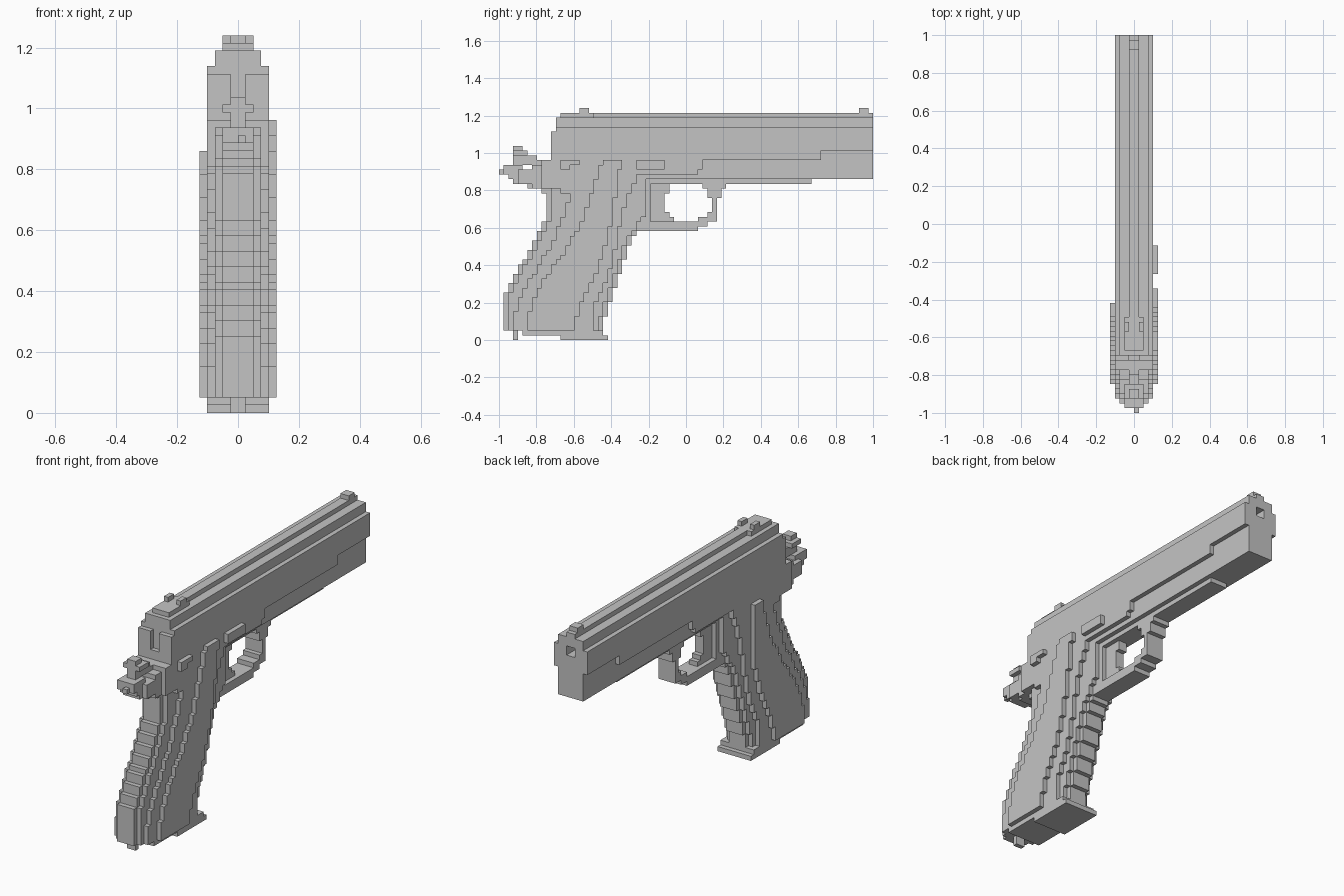
import bpy
import bmesh

cube = bpy.data.objects.get("Cube")
if cube:
    bpy.data.objects.remove(cube, do_unlink=True)

UNIT = 2 / 79  # edge of one block; outlines below are counted in blocks

metal = bpy.data.materials.new("plain grey")
metal.use_nodes = True
grey = (0.55, 0.55, 0.55, 1)
metal.diffuse_color = grey
metal.node_tree.nodes["Principled BSDF"].inputs["Base Color"].default_value = grey


def inside(y, z, outline):
    """Even-odd test of a point against a side outline."""
    hit = False
    for (ya, za), (yb, zb) in zip(outline, outline[1:] + outline[:1]):
        if (za > z) != (zb > z) and y < ya + (z - za) * (yb - ya) / (zb - za):
            hit = not hit
    return hit


def prism(outline, left, right):
    """Blocks filling a side outline between two x positions."""
    ys, zs = zip(*outline)
    return {(x, y, z)
            for y in range(min(ys), max(ys)) for z in range(min(zs), max(zs))
            if inside(y + 0.5, z + 0.5, outline)
            for x in range(left, right)}


def slab(outline, half):
    return prism(outline, -half, half)


def box(y0, y1, z0, z1, left, right):
    return prism([(y0, z0), (y1, z0), (y1, z1), (y0, z1)], left, right)


def mirrored(cells):
    return cells | {(-1 - x, y, z) for x, y, z in cells}


def build(name, cells):
    """Skin a set of blocks with its outer faces only."""
    bm = bmesh.new()
    verts = {}

    def corner(p):
        if p not in verts:
            verts[p] = bm.verts.new((p[0] * UNIT, p[1] * UNIT - 1, p[2] * UNIT))
        return verts[p]

    for cell in sorted(cells):
        for axis in range(3):
            for side in (0, 1):
                near = list(cell)
                near[axis] += 2 * side - 1
                if tuple(near) in cells:
                    continue
                loop = []
                for a, b in ((0, 0), (1, 0), (1, 1), (0, 1)):
                    p = list(cell)
                    p[axis] += side
                    p[(axis + 1) % 3] += a
                    p[(axis + 2) % 3] += b
                    loop.append(corner(tuple(p)))
                bm.faces.new(loop if side else loop[::-1])
    bmesh.ops.dissolve_limit(bm, angle_limit=0.01, verts=bm.verts[:], edges=bm.edges[:])
    mesh = bpy.data.meshes.new(name)
    bm.to_mesh(mesh)
    bm.free()
    mesh.materials.append(metal)
    bpy.context.collection.objects.link(bpy.data.objects.new(name, mesh))


# Slide with stepped top, rear cheeks around the hammer slot, and a bore
slide = slab([(12, 45), (79, 45), (79, 40), (68, 40), (68, 38), (43, 38),
              (43, 36), (42, 35), (29, 35), (29, 34), (12, 34)], 4)
slide |= box(12, 79, 45, 47, -3, 3) | box(13, 79, 47, 48, -1, 1)
slide |= mirrored(box(11, 12, 37, 44, 1, 4))
slide -= mirrored(box(12, 13, 41, 43, 1, 2))
bore = box(74, 79, 43, 45, -1, 1)
build("slide", slide - bore)

# Sights
build("front_sight", box(76, 78, 48, 49, -1, 1))
build("rear_sight", box(13, 20, 47, 48, -2, 2) | mirrored(box(17, 19, 48, 49, 1, 2)))

# Narrower frame under the slide, and its lower rail
build("frame", box(11, 79, 34, 40, -3, 3) - bore)
build("lower_rail", box(32, 66, 33, 34, -2, 2))

# Hammer and tail
build("hammer", slab([(3, 41), (5, 41), (5, 40), (6, 40), (6, 39), (8, 39),
                      (8, 38), (11, 38), (11, 36), (7, 36), (7, 37), (3, 37)], 1)
      | box(3, 6, 39, 40, -2, 2))
tail = slab([(1, 37), (5, 37), (5, 36), (12, 36), (12, 31), (9, 31), (9, 32),
             (6, 32), (6, 33), (3, 33), (3, 34), (2, 34), (2, 35), (1, 35)], 2)
tail |= box(0, 1, 35, 36, 0, 1) | box(4, 12, 33, 36, -3, 3) | box(7, 12, 32, 37, -3, 3)
tail |= box(9, 12, 32, 38, -4, 4)
build("tail", tail - box(5, 7, 36, 37, -5, 5))

# Grip: layers that get narrower along y as they get wider along x
grip = slab([(10, 34), (10, 26), (8, 22), (1, 9), (1, 3), (2, 2), (22, 1), (22, 4),
             (24, 9), (26, 16), (28, 21), (30, 23), (32, 25), (32, 34)], 2)
grip |= slab([(11, 34), (11, 26), (9, 22), (2, 9), (2, 2), (22, 1), (21, 4),
              (23, 9), (25, 16), (27, 21), (29, 24), (31, 27), (31, 34)], 3)
grip |= slab([(11, 34), (11, 32), (15, 31), (14, 27), (11, 20), (8, 15), (5, 10),
              (3, 5), (3, 2), (20, 2), (20, 7), (23, 13), (25, 21), (26, 27),
              (29, 34)], 4)
build("grip", grip)

# Grip panels, the one on -x being shorter
panel = prism([(22, 38), (26, 38), (25, 33), (23, 21), (20, 13), (17, 7), (16, 2),
               (6, 2), (6, 5), (9, 12), (14, 19), (18, 26), (20, 32)], 4, 5)
build("left_grip_panel", panel)
build("right_grip_panel", {(-1 - x, y, z) for x, y, z in panel if z < 34 and y < 23})

# Base plate and heel
build("base_plate", box(13, 23, 0, 1, -4, 4) | box(5, 22, 1, 2, -4, 4)
      | box(3, 4, 0, 2, -1, 1))

# Controls on the +x side
build("slide_release", box(29, 35, 36, 38, 4, 5))
build("safety_lever", box(13, 15, 36, 38, 4, 5) | box(15, 17, 37, 38, 4, 5))

# Trigger guard with its opening, and trigger
guard = slab([(28, 23), (42, 23), (42, 24), (44, 24), (44, 25), (46, 25), (46, 30),
              (47, 30), (47, 32), (48, 32), (48, 34), (28, 34)], 2)
opening = slab([(32, 25), (42, 25), (42, 26), (44, 26), (44, 27), (45, 27), (45, 30),
                (44, 30), (44, 32), (43, 32), (43, 33), (32, 33)], 2)
build("trigger_guard", guard - opening)
build("trigger", slab([(32, 34), (36, 34), (36, 31), (35, 31), (35, 27), (36, 27),
                       (36, 26), (37, 26), (37, 25), (32, 25)], 1))
